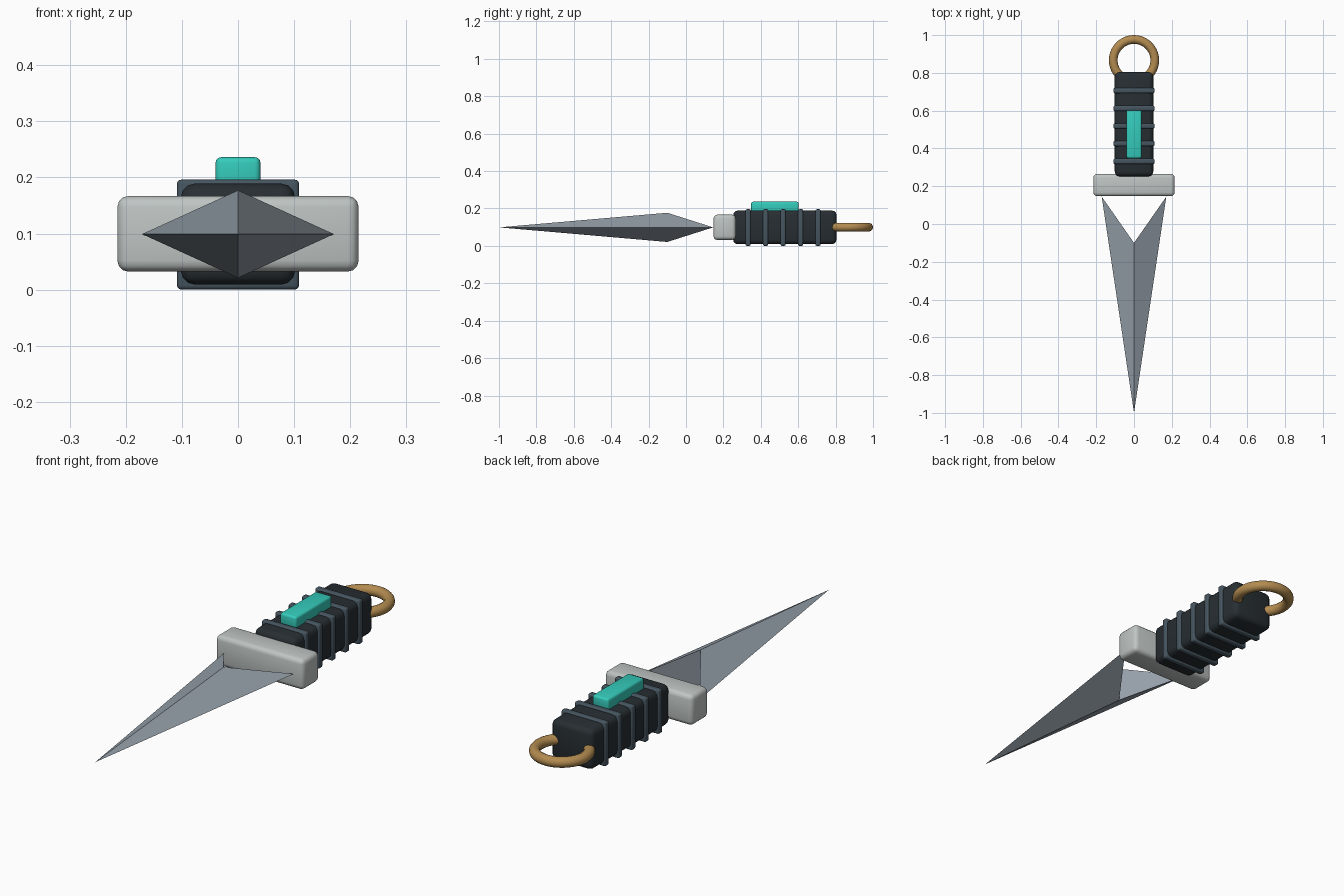
import bpy, math

if "Cube" in bpy.data.objects:
    bpy.data.objects.remove(bpy.data.objects["Cube"])

ZC = 0.099  # height of the long axis


def material(name, rgb):
    m = bpy.data.materials.new(name)
    m.diffuse_color = (*rgb, 1)
    m.use_nodes = True
    m.node_tree.nodes["Principled BSDF"].inputs["Base Color"].default_value = m.diffuse_color
    return m


STEEL = material("steel", (0.30, 0.35, 0.40))
PALE = material("pale_metal", (0.52, 0.56, 0.55))
DARK = material("dark_grip", (0.02, 0.027, 0.032))
SLATE = material("slate_wrap", (0.06, 0.09, 0.115))
TEAL = material("teal", (0.035, 0.60, 0.50))
BRASS = material("brass", (0.45, 0.26, 0.08))


def rounded_box(name, x, y, z, bevel, mat):
    """Box from (min, max) ranges with rounded edges."""
    ranges = (x, y, z)
    bpy.ops.mesh.primitive_cube_add(size=1, location=[(a + b) / 2 for a, b in ranges])
    ob = bpy.context.object
    ob.name = name
    ob.scale = [b - a for a, b in ranges]
    bpy.ops.object.transform_apply(location=False, rotation=False, scale=True)
    mod = ob.modifiers.new("round", "BEVEL")
    mod.width, mod.segments = bevel, 3
    bpy.ops.object.modifier_apply(modifier=mod.name)
    bpy.ops.object.shade_smooth_by_angle(angle=math.radians(35))
    ob.data.materials.append(mat)
    return ob


# Blade: faceted dart with swept-back shoulders
verts = [(0, -1, ZC), (-0.171, 0.145, ZC), (0.171, 0.145, ZC),
         (0, -0.1, ZC + 0.078), (0, -0.1, ZC - 0.078)]
faces = [(0, 3, 1), (0, 2, 3), (0, 1, 4), (0, 4, 2), (1, 3, 4), (2, 4, 3)]
mesh = bpy.data.meshes.new("blade")
mesh.from_pydata(verts, [], faces)
mesh.materials.append(STEEL)
bpy.context.collection.objects.link(bpy.data.objects.new("blade", mesh))

# Guard and grip
rounded_box("guard", (-0.215, 0.215), (0.147, 0.266), (ZC - 0.067, ZC + 0.068), 0.02, PALE)
rounded_box("grip", (-0.102, 0.102), (0.252, 0.805), (ZC - 0.09, ZC + 0.09), 0.025, DARK)

# Five raised grip bands
for i in range(5):
    y = 0.332 + 0.0935 * i
    rounded_box(f"grip_band_{i + 1}", (-0.109, 0.109), (y - 0.014, y + 0.014),
                (0, 2 * ZC - 0.002), 0.008, SLATE)

# Inlay bar on top of the grip
rounded_box("inlay_bar", (-0.04, 0.04), (0.348, 0.602), (0.18, 0.236), 0.01, TEAL)

# Pommel ring
bpy.ops.mesh.primitive_torus_add(location=(0, 0.867, ZC + 0.001), major_radius=0.11,
                                 minor_radius=0.023, major_segments=40, minor_segments=14)
ring = bpy.context.object
ring.name = "pommel_ring"
ring.data.materials.append(BRASS)
bpy.ops.object.shade_smooth()
